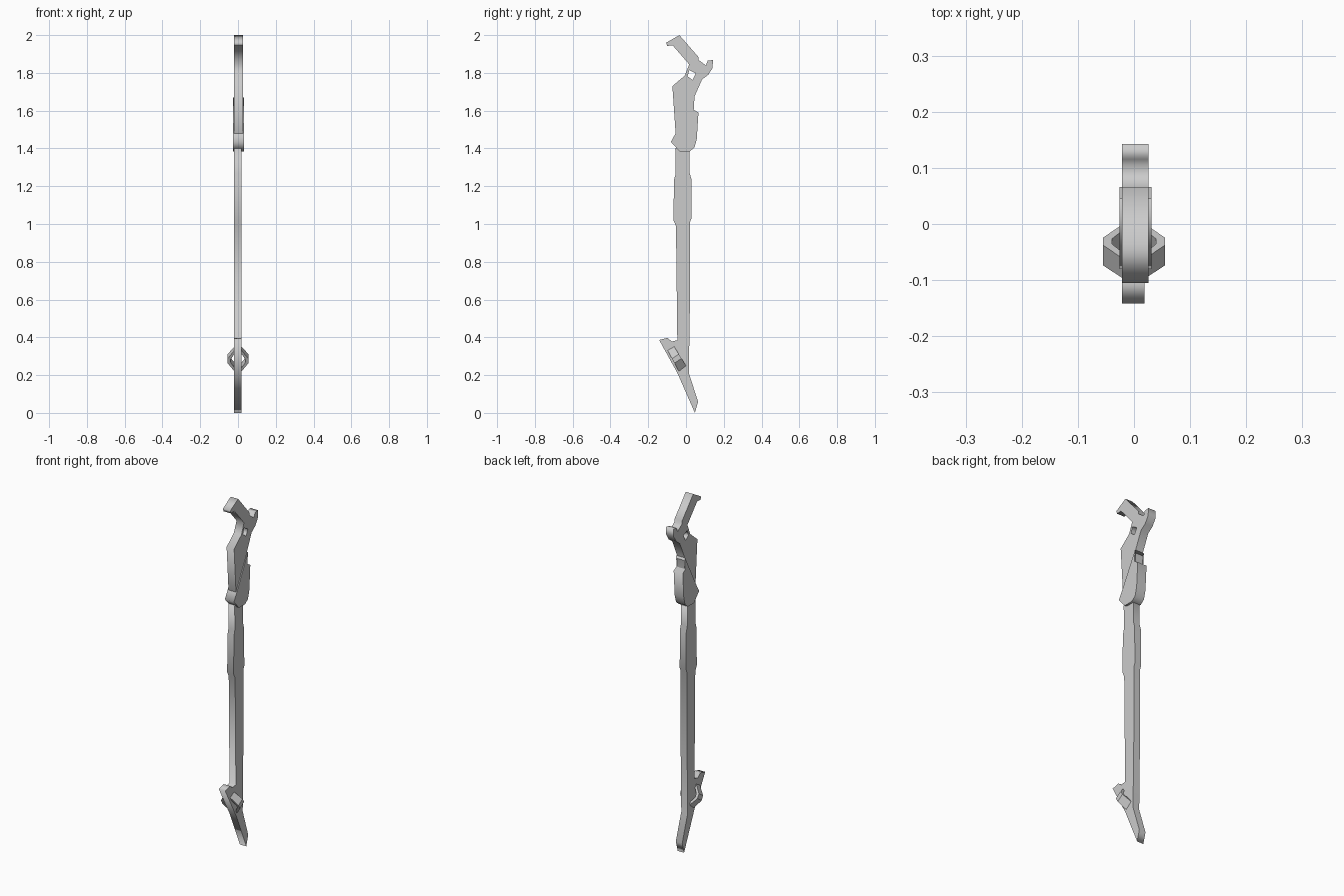
import bpy, bmesh
from mathutils import Matrix, Vector

if "Cube" in bpy.data.objects:
    bpy.data.objects.remove(bpy.data.objects["Cube"])

# maps curve-local (x, y, z) to world (y, z, x)
TO_WORLD = Matrix(((0, 0, 1, 0), (1, 0, 0, 0), (0, 1, 0, 0), (0, 0, 0, 1)))


def finish(name, bm):
    bmesh.ops.remove_doubles(bm, verts=bm.verts, dist=0.0001)
    bmesh.ops.recalc_face_normals(bm, faces=bm.faces)
    mesh = bpy.data.meshes.new(name)
    bm.to_mesh(mesh)
    bm.free()
    ob = bpy.data.objects.new(name, mesh)
    bpy.context.collection.objects.link(ob)
    return ob


def plate(name, outlines, x0, x1):
    """Side outlines (y, z) filled and extruded from x0 to x1; extra outlines are holes."""
    cu = bpy.data.curves.new(name + "_outline", 'CURVE')
    cu.dimensions = '2D'
    cu.fill_mode = 'BOTH'
    cu.extrude = (x1 - x0) / 2
    for pts in outlines:
        sp = cu.splines.new('POLY')
        sp.points.add(len(pts) - 1)
        for p, (y, z) in zip(sp.points, pts):
            p.co = (y, z, 0, 1)
        sp.use_cyclic_u = True
    tmp = bpy.data.objects.new(name + "_tmp", cu)
    bpy.context.collection.objects.link(tmp)
    bpy.context.view_layer.update()
    mesh = bpy.data.meshes.new_from_object(tmp.evaluated_get(bpy.context.evaluated_depsgraph_get()))
    bm = bmesh.new()
    bm.from_mesh(mesh)
    bm.transform(Matrix.Translation(((x0 + x1) / 2, 0, 0)) @ TO_WORLD)
    bpy.data.objects.remove(tmp)
    bpy.data.curves.remove(cu)
    bpy.data.meshes.remove(mesh)
    return finish(name, bm)


# hooked head and upper grip, with the diamond hole
head = [(-.105, 1.96), (-.035, 2.0), (.065, 1.885), (.067, 1.868), (.105, 1.84),
        (.115, 1.865), (.143, 1.868), (.14, 1.825), (.118, 1.79), (.085, 1.765),
        (.045, 1.675), (.04, 1.59), (.03, 1.43), (-.03, 1.43), (-.055, 1.48),
        (-.072, 1.73), (-.007, 1.785), (.017, 1.845), (-.07, 1.945), (-.1, 1.943)]
hole = [(.018, 1.815), (.052, 1.797), (.034, 1.763), (.008, 1.782)]
plate("hooked_head", [head, hole], -.021, .026)

# wider shell around the lower grip
shell = [(.045, 1.67), (.04, 1.605), (.066, 1.59), (.057, 1.45), (.045, 1.405),
         (.02, 1.385), (-.035, 1.385), (-.08, 1.435), (-.055, 1.48)]
plate("grip_shell", [shell], -.026, .031)

# shaft with thicker collar, front barb and raked foot
shaft = [(-.057, 1.40), (-.055, 1.265), (-.063, 1.235), (-.067, 1.02), (-.053, .99),
         (-.046, .385), (-.075, .378), (-.098, .397), (-.142, .386), (-.045, .21), (.047, 0),
         (.064, .06), (.015, .21), (.021, .6), (.021, 1.01), (.029, 1.03), (.028, 1.24),
         (.018, 1.275), (.018, 1.40)]
plate("shaft", [shaft], -.021, .019)

# slanted side loops: (position along the slope, x) for outer and inner edges
outer = [(0, .015), (.4, .055), (.6, .055), (1, .015)]
inner = [(.15, .015), (.43, .039), (.57, .039), (.85, .015)]
front = Vector((0, -.1, .335)), Vector((0, -.035, .215))
back = Vector((0, -.065, .355)), Vector((0, .003, .245))
for side, name in ((1, "right_loop"), (-1, "left_loop")):
    bm = bmesh.new()
    rings = []
    for (to, xo), (ti, xi) in zip(outer, inner):
        ring = []
        for line, t, x in ((front, to, xo), (back, to, xo), (back, ti, xi), (front, ti, xi)):
            p = line[0].lerp(line[1], t)
            ring.append(bm.verts.new((side * x, p.y, p.z)))
        rings.append(ring)
    for a, b in zip(rings, rings[1:]):
        for i in range(4):
            j = (i + 1) % 4
            bm.faces.new((a[i], a[j], b[j], b[i]))
    bm.faces.new(rings[0])
    bm.faces.new(rings[-1])
    finish(name, bm)
